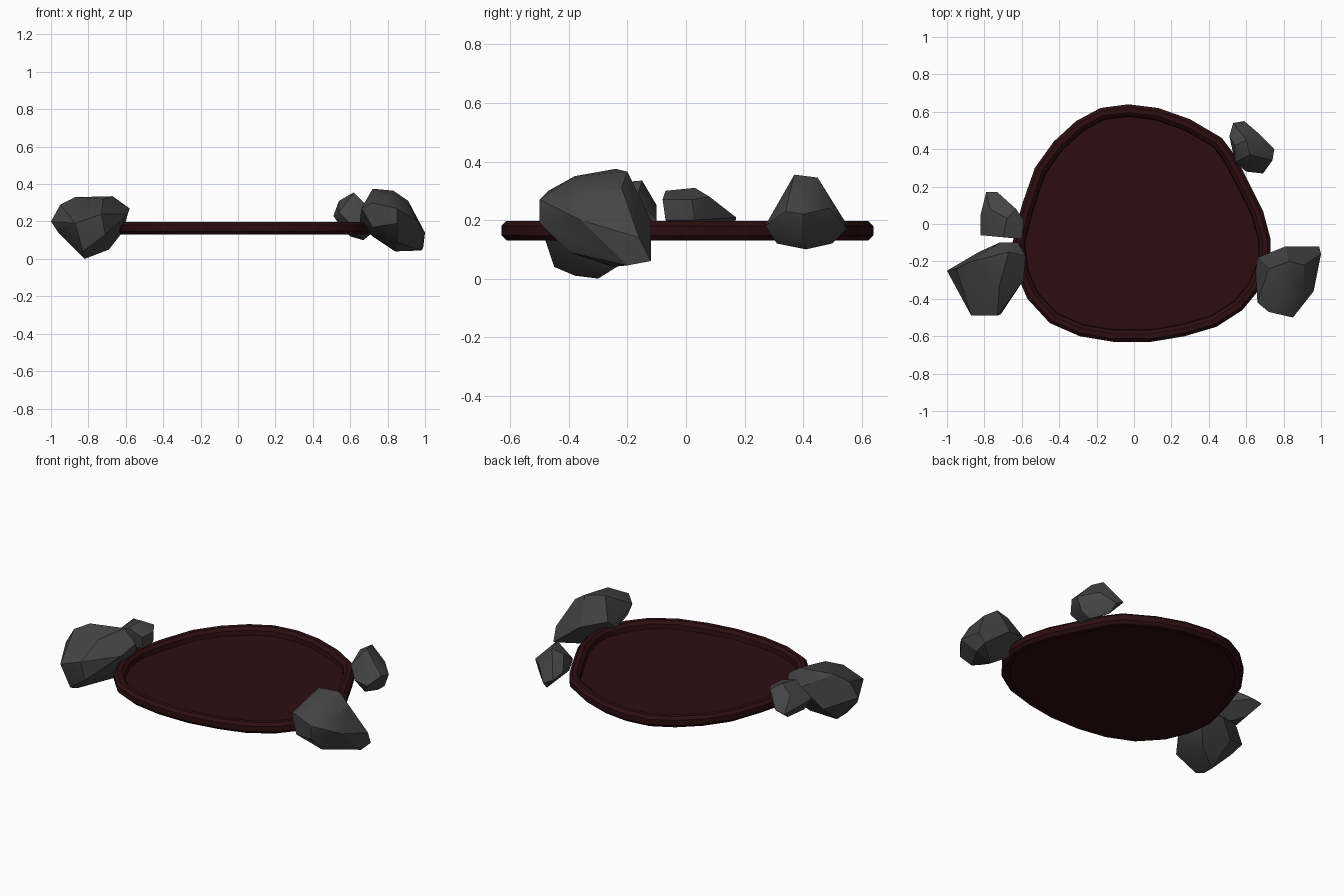
import bpy, bmesh, math
from mathutils import Vector

if "Cube" in bpy.data.objects:
    bpy.data.objects.remove(bpy.data.objects["Cube"])


def material(name, rgb):
    m = bpy.data.materials.new(name)
    m.diffuse_color = (*rgb, 1)
    m.use_nodes = True
    m.node_tree.nodes["Principled BSDF"].inputs["Base Color"].default_value = m.diffuse_color
    return m


STONE = material("dark grey stone", (0.058, 0.058, 0.058))
RED = material("deep red", (0.027, 0.0042, 0.005))


def finish(name, bm, mat, angle):
    bmesh.ops.recalc_face_normals(bm, faces=bm.faces[:])
    me = bpy.data.meshes.new(name)
    bm.to_mesh(me)
    bm.free()
    me.materials.append(mat)
    ob = bpy.data.objects.new(name, me)
    bpy.context.collection.objects.link(ob)
    bpy.ops.object.select_all(action='DESELECT')
    ob.select_set(True)
    bpy.context.view_layer.objects.active = ob
    bpy.ops.object.shade_smooth_by_angle(angle=math.radians(angle))
    return ob


# rounded egg outline of the pool (outer edge)
OUTLINE = [(-.03, .64), (.13, .62), (.30, .56), (.47, .46), (.53, .38), (.59, .27),
           (.69, .07), (.73, -.08), (.73, -.20), (.67, -.35), (.58, -.46), (.44, -.55),
           (.27, -.60), (.09, -.63), (-.11, -.63), (-.29, -.60), (-.45, -.53),
           (-.57, -.40), (-.63, -.26), (-.65, -.10), (-.60, .10), (-.53, .30),
           (-.43, .44), (-.31, .55), (-.18, .62)]
N = len(OUTLINE)


def inset(i, d):
    a, p, b = (Vector(OUTLINE[k % N]) for k in (i - 1, i, i + 1))
    t = ((p - a).normalized() + (b - p).normalized()).normalized()
    return p + Vector((t.y, -t.x)) * d


# raised rim: octagonal section (inset, height) swept round the outline
SECTION = [(0, .148), (0, .18), (.017, .197), (.043, .197), (.062, .18),
           (.066, .15), (.043, .13), (.017, .13)]
bm = bmesh.new()
rings = []
for i in range(N):
    ring = []
    for d, z in SECTION:
        p = inset(i, d)
        ring.append(bm.verts.new((p.x, p.y, z)))
    rings.append(ring)
S = len(SECTION)
for i in range(N):
    r, q = rings[i], rings[(i + 1) % N]
    for k in range(S):
        bm.faces.new((r[k], q[k], q[(k + 1) % S], r[(k + 1) % S]))
finish("pool_rim", bm, RED, 30)

# pool floor: thin slab meeting the rim
bm = bmesh.new()
top, low = ([bm.verts.new((*inset(i, .045), z)) for i in range(N)] for z in (.152, .135))
bm.faces.new(top)
bm.faces.new(low[::-1])
for i in range(N):
    j = (i + 1) % N
    bm.faces.new((top[i], low[i], low[j], top[j]))
finish("pool_floor", bm, RED, 30)


# rocks: faceted hulls round a few corner points
def rock(name, pts):
    bm = bmesh.new()
    for p in pts:
        bm.verts.new(p)
    res = bmesh.ops.convex_hull(bm, input=bm.verts[:])
    junk = [v for v in bm.verts if not v.link_faces]
    bmesh.ops.delete(bm, geom=junk, context='VERTS')
    bmesh.ops.dissolve_limit(bm, angle_limit=math.radians(7),
                             verts=bm.verts[:], edges=bm.edges[:])
    finish(name, bm, STONE, 30)


rock("large_left_rock", [
    (-1, -.25, .20), (-.95, -.24, .29), (-.87, -.20, .33), (-.67, -.15, .335),
    (-.72, -.33, .32), (-.58, -.17, .27), (-.59, -.30, .24), (-.62, -.10, .20),
    (-.72, -.10, .25), (-.87, -.49, .19), (-.73, -.49, .24), (-.71, -.48, .13),
    (-.83, -.38, .01), (-.82, -.30, 0), (-.69, -.22, .05), (-.62, -.15, .14),
    (-.83, -.15, .12), (-.83, -.45, .04), (-.96, -.30, .14)])

rock("large_right_rock", [
    (.66, -.18, .25), (.65, -.25, .19), (.72, -.24, .375), (.83, -.20, .365),
    (.80, -.38, .35), (.66, -.42, .27), (.72, -.47, .30), (.85, -.50, .27),
    (.85, -.50, .19), (.72, -.46, .17), (.91, -.22, .31), (.96, -.36, .20),
    (.91, -.35, .29), (1, -.16, .14), (.99, -.12, .06), (.81, -.12, .20),
    (.84, -.25, .04), (.98, -.20, .045), (.72, -.25, .12), (.85, -.40, .09)])

rock("small_left_rock", [
    (-.82, -.06, .22), (-.70, -.07, .30), (-.60, -.08, .27), (-.60, -.07, .20),
    (-.82, .05, .22), (-.79, .17, .20), (-.73, .17, .21), (-.77, .08, .28),
    (-.68, .03, .31), (-.63, .08, .28), (-.59, .02, .27), (-.60, .03, .20),
    (-.70, 0, .13), (-.75, .08, .14), (-.78, -.04, .15)])

rock("small_right_rock", [
    (.51, .47, .23), (.53, .54, .20), (.59, .55, .17), (.54, .42, .31),
    (.62, .37, .355), (.60, .45, .345), (.66, .49, .24), (.75, .40, .22),
    (.74, .34, .23), (.69, .27, .18), (.60, .28, .19), (.54, .33, .25),
    (.65, .31, .12), (.67, .41, .10), (.60, .50, .12), (.53, .38, .20),
    (.72, .40, .14)])
